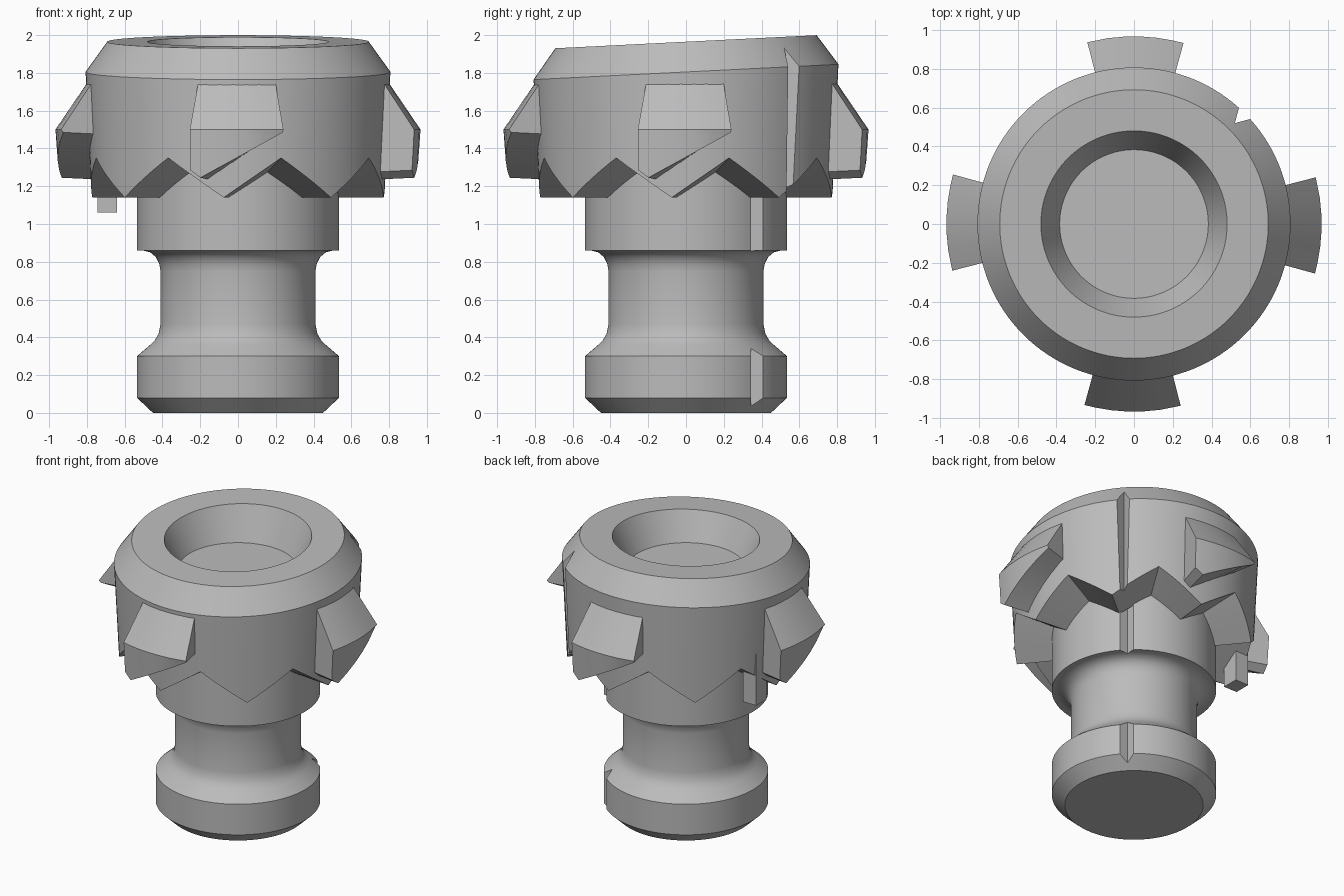
import bpy, bmesh
from math import sin, cos, tan, radians, pi

if "Cube" in bpy.data.objects:
    bpy.data.objects.remove(bpy.data.objects["Cube"], do_unlink=True)

grey = bpy.data.materials.new("plain grey")
grey.use_nodes = True
grey.diffuse_color = (0.5, 0.5, 0.5, 1)
grey.node_tree.nodes["Principled BSDF"].inputs["Base Color"].default_value = (0.5, 0.5, 0.5, 1)


def polar(r, t, z):
    """Point at radius r, angle t measured from the front towards +x."""
    return (r * sin(t), -r * cos(t), z)


def skin(name, rings):
    """Closed solid through a list of equally long point loops."""
    bm = bmesh.new()
    loops = [[bm.verts.new(p) for p in ring] for ring in rings]
    for a, b in zip(loops, loops[1:]):
        for i in range(len(a)):
            j = (i + 1) % len(a)
            bm.faces.new((a[i], a[j], b[j], b[i]))
    bm.faces.new(loops[0])
    bm.faces.new(loops[-1])
    bmesh.ops.recalc_face_normals(bm, faces=bm.faces)
    mesh = bpy.data.meshes.new(name)
    bm.to_mesh(mesh)
    bm.free()
    ob = bpy.data.objects.new(name, mesh)
    ob.data.materials.append(grey)
    bpy.context.collection.objects.link(ob)
    return ob


def activate(ob):
    bpy.ops.object.select_all(action='DESELECT')
    ob.select_set(True)
    bpy.context.view_layer.objects.active = ob


def smooth(ob, angle=28):
    activate(ob)
    bpy.ops.object.shade_smooth_by_angle(angle=radians(angle))


def cut_groove(ob, apex, half_angle, low, high):
    """Cut an upright V groove at the back left."""
    d = 0.3
    w = d * tan(radians(half_angle))
    k = 0.5 ** 0.5
    plan = [(apex, 0), (apex + d, w), (apex + d, -w)]
    cutter = skin("groove_cutter", [[(k * (r - s), k * (r + s), z) for r, s in plan]
                                    for z in (low, high)])
    cutter.hide_render = True
    activate(ob)
    mod = ob.modifiers.new("groove", 'BOOLEAN')
    mod.operation = 'DIFFERENCE'
    mod.solver = 'EXACT'
    mod.object = cutter
    bpy.ops.object.modifier_apply(modifier=mod.name)
    bpy.data.objects.remove(cutter, do_unlink=True)


N = 128
TEETH = 8
FIRST_TIP = radians(-5.6)
TILT = 0.05
angles = [FIRST_TIP + 2 * pi * i / N for i in range(N)]

# Stem: turned foot, waist and collar
stem_profile = [(0.45, 0), (0.535, 0.08), (0.535, 0.3), (0.465, 0.36), (0.44, 0.385),
                (0.42, 0.42), (0.41, 0.47), (0.41, 0.75), (0.417, 0.79), (0.435, 0.825),
                (0.465, 0.85), (0.505, 0.86), (0.535, 0.86), (0.535, 1.45)]
stem = skin("stem", [[polar(r, t, z) for t in angles] for r, z in stem_profile])
cut_groove(stem, 0.488, 45, -0.1, 1.6)
smooth(stem)


# Crown: toothed lower edge, tilted bevelled rim and dished top
def toothed(r, depth):
    half = N // TEETH // 2
    ring = []
    for i, t in enumerate(angles):
        rise = 1 - abs(i % (2 * half) - half) / half
        ring.append(polar(r + 0.01 * rise * (r > 0.7), t, 1.14 + depth * rise))
    return ring


def level(r, z, tilt=TILT):
    return [polar(r, t, z - tilt * r * cos(t)) for t in angles]


crown = skin("crown", [
    level(0.4, 1.4, 0), toothed(0.52, 0.13), toothed(0.775, 0.21),
    level(0.807, 1.805), level(0.692, 1.965), level(0.48, 1.965), level(0.383, 1.75, 0)])
cut_groove(crown, 0.735, 30, 1.0, 2.2)
smooth(crown)

# Four lugs around the crown, each with a slanted lower edge
LEFT, LOW, RIGHT = -15.3, -12, 14.4
for side, label in enumerate(("front", "left", "back", "right")):
    columns = []
    for a in (LEFT, LOW, -7, -2, 3, 8, RIGHT):
        if a < LOW:
            bottom = 1.285
        else:
            bottom = 1.245 + (a - LOW) / (RIGHT - LOW) * 0.24
        t = radians(a) + side * pi / 2
        columns.append([polar(0.74, t, 1.75), polar(0.797, t, 1.75), polar(0.967, t, 1.5),
                        polar(0.955, t, bottom), polar(0.74, t, bottom - 0.01)])
    smooth(skin(label + "_lug", columns), 20)

# Small locating tab below the crown
x0, x1, y0, y1 = -0.745, -0.64, 0.15, 0.268
skin("locating_tab", [[(x0, y0, z), (x1, y0, z), (x1, y1, z), (x0, y1, z)]
                      for z in (1.06, 1.6)])
